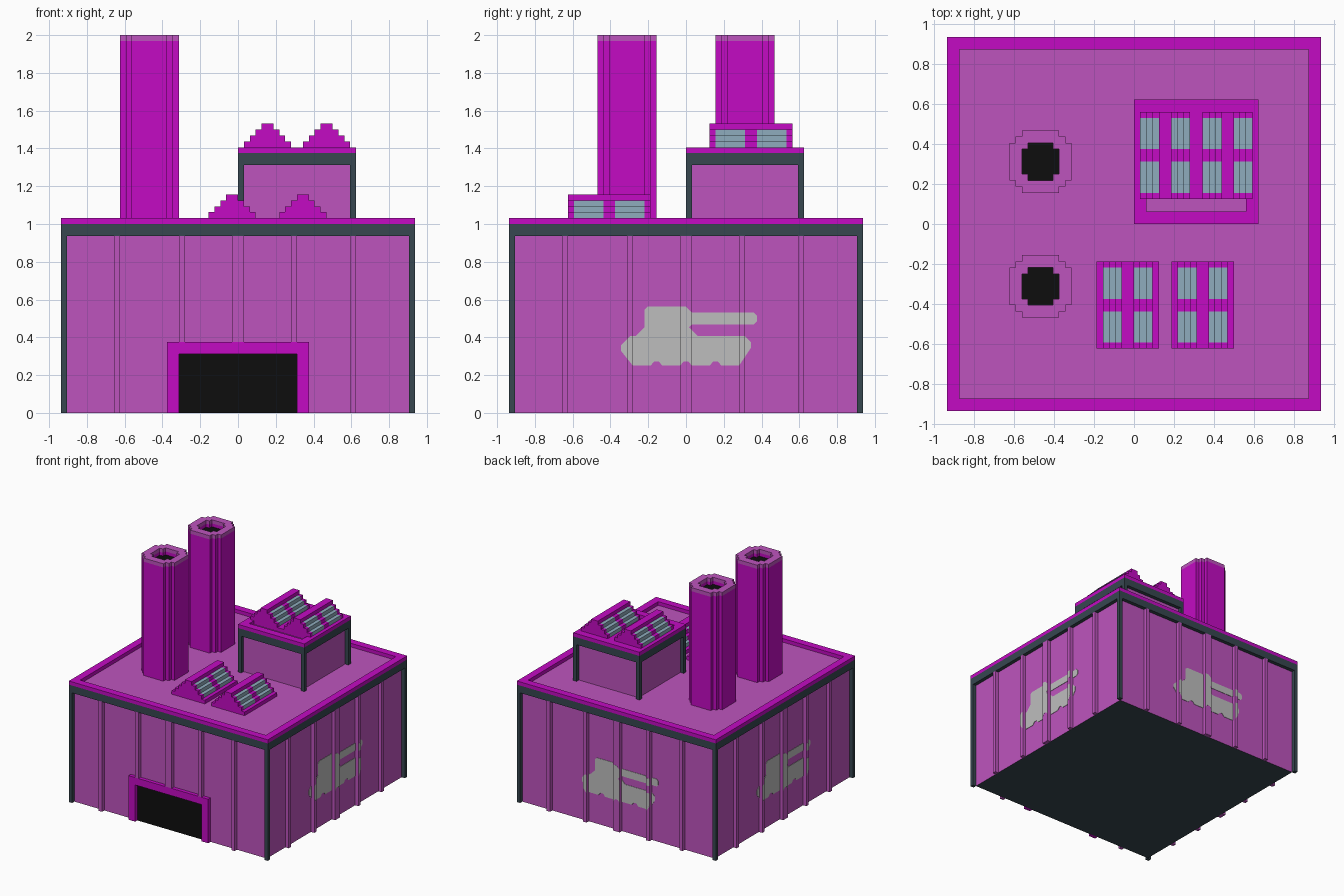
import bpy, bmesh
from math import pi
from mathutils import Matrix, Vector

if "Cube" in bpy.data.objects:
    bpy.data.objects.remove(bpy.data.objects["Cube"])

S = 1 / 32  # one block


def material(name, rgb):
    lin = [((c / 255 + 0.055) / 1.055) ** 2.4 if c > 10 else c / 255 / 12.92 for c in rgb]
    m = bpy.data.materials.new(name)
    m.use_nodes = True
    m.diffuse_color = (*lin, 1)
    m.node_tree.nodes["Principled BSDF"].inputs["Base Color"].default_value = (*lin, 1)
    return m


MAGENTA = material("magenta trim", (195, 11, 195))
PINK = material("pink wall", (190, 84, 190))
SLATE = material("slate frame", (55, 71, 80))
GLASS = material("pale glass", (143, 172, 189))
GREY = material("light grey", (190, 190, 190))
BLACK = material("black opening", (13, 13, 13))


def finish(name, bm, mats, matrix=Matrix()):
    """Scale block units to model units and make the object."""
    bmesh.ops.remove_doubles(bm, verts=bm.verts, dist=0.001)
    bmesh.ops.recalc_face_normals(bm, faces=bm.faces)
    bm.transform(Matrix.Scale(S, 4) @ matrix)
    for f in bm.faces:
        f.smooth = False
    me = bpy.data.meshes.new(name)
    bm.to_mesh(me)
    bm.free()
    for m in mats:
        me.materials.append(m)
    ob = bpy.data.objects.new(name, me)
    bpy.context.collection.objects.link(ob)
    return ob


def box(name, mat, lo, hi, matrix=Matrix()):
    lo, hi = Vector(lo), Vector(hi)
    bm = bmesh.new()
    bmesh.ops.create_cube(bm, size=1)
    for v in bm.verts:
        v.co = Vector(lo[i] + (v.co[i] + 0.5) * (hi[i] - lo[i]) for i in range(3))
    return finish(name, bm, [mat], matrix)


def prism(name, mat, loops, z0, z1, matrix=Matrix(), clip=None):
    """Extrude a flat outline; inner loops become holes."""
    cu = bpy.data.curves.new(name, "CURVE")
    cu.dimensions, cu.fill_mode, cu.extrude = "2D", "BOTH", (z1 - z0) / 2
    for loop in loops:
        sp = cu.splines.new("POLY")
        sp.points.add(len(loop) - 1)
        for p, (x, y) in zip(sp.points, loop):
            p.co = (x, y, 0, 1)
        sp.use_cyclic_u = True
    tmp = bpy.data.objects.new(name + "_outline", cu)
    bpy.context.collection.objects.link(tmp)
    me = bpy.data.meshes.new_from_object(tmp.evaluated_get(bpy.context.evaluated_depsgraph_get()))
    bm = bmesh.new()
    bm.from_mesh(me)
    for f in bm.faces:
        f.material_index = 0
    bpy.data.objects.remove(tmp)
    bpy.data.curves.remove(cu)
    bpy.data.meshes.remove(me)
    bm.transform(Matrix.Translation((0, 0, (z0 + z1) / 2)))
    if clip:
        for x, side in zip(clip, (-1, 1)):
            bmesh.ops.bisect_plane(bm, geom=bm.verts[:] + bm.edges[:] + bm.faces[:],
                                   plane_co=(x, 0, 0), plane_no=(side, 0, 0), clear_outer=True)
    return finish(name, bm, [mat], matrix)


def square(h):
    return [(-h, -h), (h, -h), (h, h), (-h, h)]


def hall(name, cx, cy, h, z0, z1):
    """Recessed walls with corner posts, a dark band and a roof rim."""
    at = Matrix.Translation((cx, cy, 0))
    core = box(name + "_walls", PINK, (1 - h, 1 - h, z0), (h - 1, h - 1, z1), at)
    core.data.materials.append(SLATE)
    for f in core.data.polygons:
        f.material_index = int(f.normal.z < -0.5)
    for i, (sx, sy) in enumerate(square(1)):
        x, y = sx * (h - 0.5), sy * (h - 0.5)
        box(f"{name}_corner_post_{i}", SLATE, (x - .5, y - .5, z0), (x + .5, y + .5, z1 - 2), at)
    prism(name + "_band", SLATE, [square(h), square(h - 1)], z1 - 2, z1, at)
    prism(name + "_roof_rim", MAGENTA, [square(h), square(h - 2)], z1, z1 + 1, at)


hall("main_hall", 0, 0, 30, 0, 32)
hall("roof_room", 10, 10, 10, 32, 44)

# Ribs and vehicle emblem, turned onto each wall
RIBS = [(-21, -20), (-10, -9), (-1, 1), (9, 10), (19, 20)]
EMBLEM = [(-7, 17.5), (-6.5, 18), (0, 18), (1, 17), (11.5, 17), (12, 16.5), (12, 15.5),
          (11.5, 15), (1, 15), (0.5, 14.5), (2, 13), (10, 13), (11, 12), (11, 11), (9, 8)]
for notch in (5, 0, -5):
    EMBLEM += [(notch + 1, 8), (notch + 0.4, 8.7), (notch - 0.4, 8.7), (notch - 1, 8)]
EMBLEM += [(-9, 8), (-11, 10.5), (-11, 11.5), (-9.5, 13), (-8.5, 13), (-7, 14.5)]

for k, side in enumerate(("front", "left", "back", "right")):
    turn = Matrix.Rotation(k * pi / 2, 4, "Z") @ Matrix.Rotation(pi / 2, 4, "X")
    for i, (a, b) in enumerate(RIBS):
        foot = 12 if k == 0 and abs(a) < 12 else 0
        box(f"{side}_rib_{i}", PINK, (a, foot, 29), (b, 30, 30), turn)
    if k:
        prism(side + "_emblem", GREY, [EMBLEM], 28.95, 29.1, turn)
        for i in (1, 2, 3):
            prism(f"{side}_emblem_on_rib_{i}", GREY, [EMBLEM], 29.95, 30.02, turn, RIBS[i])

# Front doorway
upright = Matrix.Rotation(pi / 2, 4, "X")
prism("door_frame", MAGENTA, [[(-12, 0), (-12, 12), (12, 12), (12, 0),
                               (10, 0), (10, 10), (-10, 10), (-10, 0)]], 29, 30, upright)
box("door_opening", BLACK, (-10, 0, 28.95), (10, 10, 29.1), upright)


# Chimneys
def around(quarter):
    """Repeat a quarter outline on all four sides."""
    loop = []
    for _ in range(4):
        loop += quarter
        quarter = [(-y, x) for x, y in quarter]
    return loop


OUTER = around([(5, 3), (4, 3), (4, 4), (3, 4), (3, 5)])
INNER = around([(3, 2), (2, 2), (2, 3)])
for label, y in (("front", -10), ("back", 10)):
    at = Matrix.Translation((-15, y, 0))
    prism(label + "_chimney", MAGENTA, [OUTER], 32, 62, at)
    prism(label + "_chimney_mouth", MAGENTA, [OUTER, INNER], 62, 63, at)
    prism(label + "_chimney_lip", PINK, [OUTER, INNER], 63, 64, at)
    prism(label + "_chimney_hole", BLACK, [INNER], 61.95, 62.1, at)


# Stepped skylights with glass panes on both slopes
def skylight(name, cx, y0, z0):
    half = [(i - 5, i + j) for i in range(5) for j in (0, 1)]
    profile = half + [(-x, z) for x, z in reversed(half)]
    cuts = (0, 1, 6, 8, 13, 14)
    bm = bmesh.new()
    rows = [[bm.verts.new((x, y, z)) for x, z in profile] for y in cuts]
    for s in range(len(cuts) - 1):
        for j in range(len(profile) - 1):
            f = bm.faces.new((rows[s][j], rows[s][j + 1], rows[s + 1][j + 1], rows[s + 1][j]))
            f.material_index = int(s in (1, 3) and 1.1 < f.calc_center_median().z < 4.1)
    bm.faces.new(rows[0])
    bm.faces.new(rows[-1])
    finish(name, bm, [MAGENTA, GLASS], Matrix.Translation((cx, y0, z0)))


for label, cx, y0, z0 in (("low_a", -1, -20, 32), ("low_b", 11, -20, 32),
                          ("high_a", 5, 4, 44), ("high_b", 15, 4, 44)):
    skylight("skylight_" + label, cx, y0, z0)
